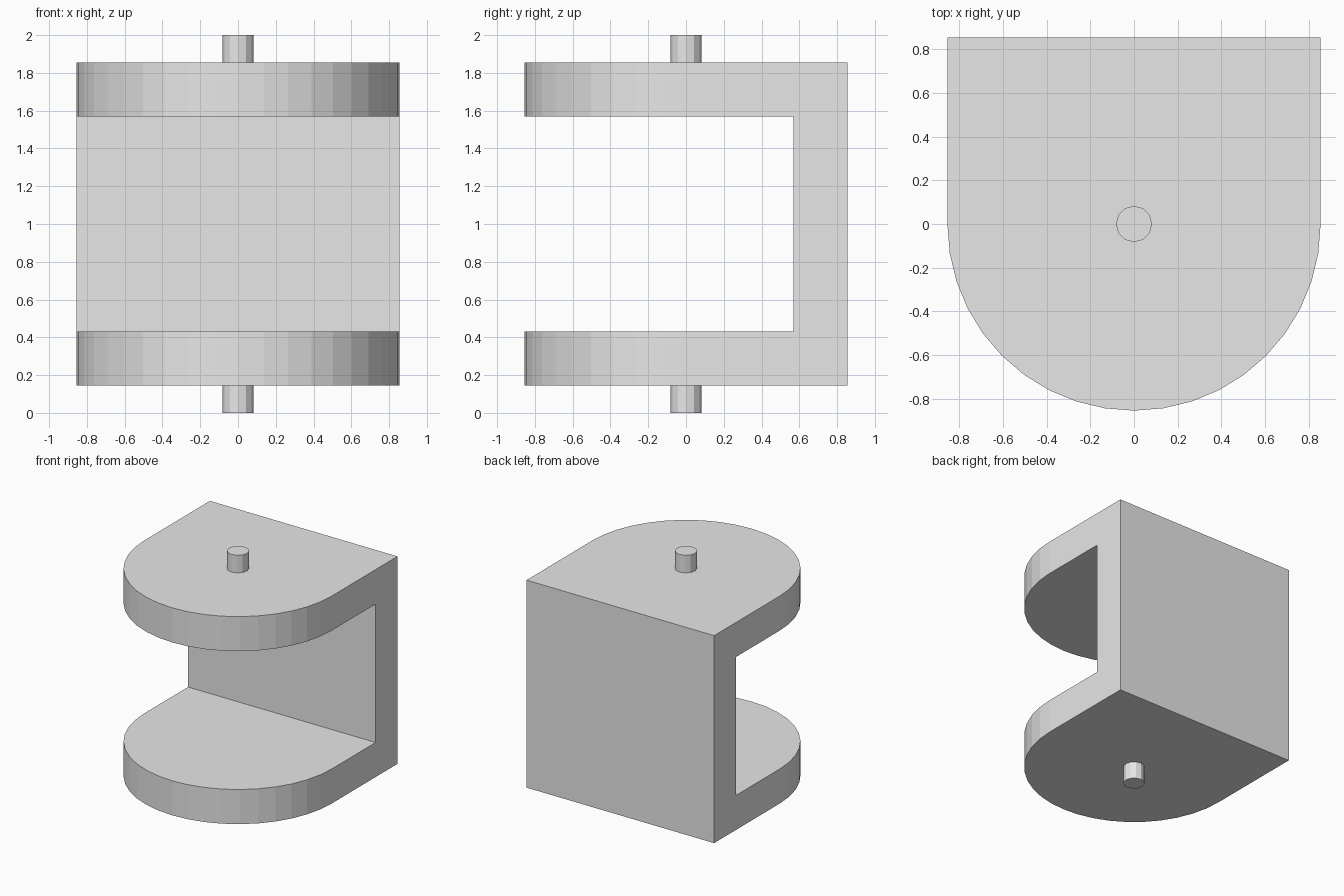
import bpy, bmesh, math

cube = bpy.data.objects.get("Cube")
if cube:
    bpy.data.objects.remove(cube, do_unlink=True)

HALF = 0.855          # half width, also radius of the rounded front
BASE, TOP = 0.145, 1.855
PLATE = 0.285         # thickness of both plates and the back wall
PIN_R = 0.083

grey = bpy.data.materials.new("plain_grey")
grey.use_nodes = True
colour = (0.8, 0.8, 0.8, 1)
grey.diffuse_color = colour
grey.node_tree.nodes["Principled BSDF"].inputs["Base Color"].default_value = colour


def finish(bm, name):
    bmesh.ops.recalc_face_normals(bm, faces=bm.faces)
    mesh = bpy.data.meshes.new(name)
    bm.to_mesh(mesh)
    bm.free()
    mesh.materials.append(grey)
    obj = bpy.data.objects.new(name, mesh)
    bpy.context.collection.objects.link(obj)
    return obj


def prism(name, outline, axis, start, depth):
    """Extrude a closed outline of 3D points along z or x."""
    bm = bmesh.new()
    face = bm.faces.new([bm.verts.new(p) for p in outline])
    geom = bmesh.ops.extrude_face_region(bm, geom=[face])["geom"]
    verts = [g for g in geom if isinstance(g, bmesh.types.BMVert)]
    step = [0, 0, 0]
    step[axis] = depth
    bmesh.ops.translate(bm, verts=verts, vec=step)
    return finish(bm, name)


# Bracket: rounded-front block with a slot cut through it
steps = 20
arc = [math.pi + math.pi * i / steps for i in range(steps + 1)]
outline = [(HALF * math.cos(a), HALF * math.sin(a), BASE) for a in arc]
outline += [(HALF, HALF, BASE), (-HALF, HALF, BASE)]
bracket = prism("bracket", outline, 2, BASE, TOP - BASE)

# Slot cutter leaves both plates and the back wall
y0, y1 = -1.2, HALF - PLATE
z0, z1 = BASE + PLATE, TOP - PLATE
slot = prism("slot_cutter",
             [(-1.2, y0, z0), (-1.2, y1, z0), (-1.2, y1, z1), (-1.2, y0, z1)],
             0, -1.2, 2.4)
slot.hide_render = True
cut = bracket.modifiers.new("slot", "BOOLEAN")
cut.operation = "DIFFERENCE"
cut.solver = "EXACT"
cut.object = slot
bpy.context.view_layer.objects.active = bracket
bpy.ops.object.modifier_apply(modifier=cut.name)
bpy.data.objects.remove(slot, do_unlink=True)

# Pivot pins above and below
for name, low, high in (("bottom_pin", 0, BASE), ("top_pin", TOP, 2)):
    ring = [(PIN_R * math.cos(math.tau * i / 12), PIN_R * math.sin(math.tau * i / 12), low)
            for i in range(12)]
    prism(name, ring, 2, low, high - low)
